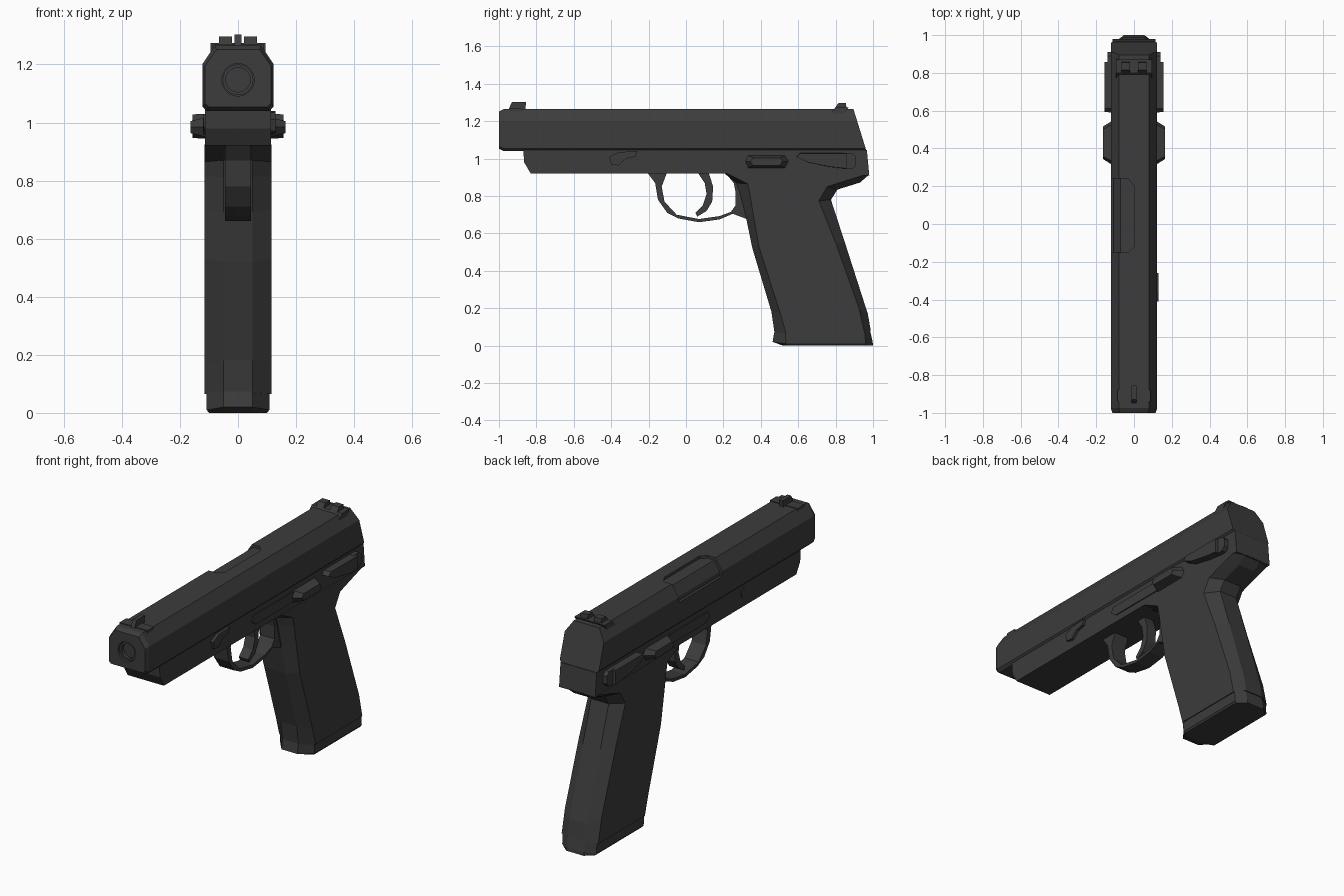
import bpy
import bmesh
import math

cube = bpy.data.objects.get("Cube")
if cube:
    bpy.data.objects.remove(cube, do_unlink=True)

metal = bpy.data.materials.new("dark gunmetal")
metal.use_nodes = True
metal.diffuse_color = (0.045, 0.045, 0.045, 1)
metal.node_tree.nodes["Principled BSDF"].inputs["Base Color"].default_value = metal.diffuse_color


def loft(name, rings):
    """Skin a capped solid through rings that have equal point counts."""
    bm = bmesh.new()
    rows = [[bm.verts.new(p) for p in ring] for ring in rings]
    count = len(rows[0])
    for a, b in zip(rows, rows[1:]):
        for i in range(count):
            j = (i + 1) % count
            bm.faces.new((a[i], a[j], b[j], b[i]))
    bm.faces.new(rows[0])
    bm.faces.new(rows[-1])
    bmesh.ops.recalc_face_normals(bm, faces=bm.faces)
    mesh = bpy.data.meshes.new(name)
    bm.to_mesh(mesh)
    bm.free()
    mesh.materials.append(metal)
    obj = bpy.data.objects.new(name, mesh)
    bpy.context.collection.objects.link(obj)
    return obj


def side_profile(name, pts, x0, x1):
    """Extrude a (y, z) outline across x."""
    return loft(name, [[(x, y, z) for y, z in pts] for x in (x0, x1)])


def side_plate(name, pts, x0, x1, shrink_y=1, shrink_z=1):
    """Raised control whose outer face is smaller than its base."""
    cy = sum(p[0] for p in pts) / len(pts)
    cz = sum(p[1] for p in pts) / len(pts)
    top = [(x1, cy + (y - cy) * shrink_y, cz + (z - cz) * shrink_z) for y, z in pts]
    return loft(name, [[(x0, y, z) for y, z in pts], top])


def box(name, x0, x1, y0, y1, z0, z1):
    return side_profile(name, [(y0, z0), (y1, z0), (y1, z1), (y0, z1)], x0, x1)


def cylinder(name, radius, y0, y1, z, sides=24):
    angles = [2 * math.pi * i / sides for i in range(sides)]
    return loft(name, [[(radius * math.cos(a), y, z + radius * math.sin(a))
                        for a in angles] for y in (y0, y1)])


def cut(target, cutter):
    mod = target.modifiers.new("cut", 'BOOLEAN')
    mod.object = cutter
    mod.solver = 'EXACT'
    bpy.context.view_layer.update()
    done = target.evaluated_get(bpy.context.evaluated_depsgraph_get())
    mesh = bpy.data.meshes.new_from_object(done)
    target.modifiers.clear()
    target.data = mesh
    bpy.data.objects.remove(cutter, do_unlink=True)


# Slide: eight-sided section, bevelled muzzle, sloping rear
def slide_section(inset=0):
    half = [(0.108, 1.04 + inset), (0.123 - inset, 1.055 + inset),
            (0.123 - inset, 1.2 - inset / 2), (0.08 - inset / 2, 1.265 - inset)]
    return half + [(-x, z) for x, z in reversed(half)]


body = slide_section()
slide = loft("slide", [
    [(x * 0.93, -1, 1.15 + (z - 1.15) * 0.88) for x, z in body],
    [(x, -0.975, z) for x, z in body],
    [(x, 0.965 - (z - 1.04) * 0.31, z) for x, z in body]])

# Ejection port cut over the barrel hood
port = [(-0.2, -0.15), (-0.03, -0.15), (0, -0.12), (0, 0.2), (-0.03, 0.24), (-0.2, 0.24)]
cut(slide, loft("port_cutter", [[(x, y, z) for x, y in port] for z in (1.17, 1.4)]))
loft("barrel_hood", [[(x, y, z) for x, z in slide_section(0.015)] for y in (-0.17, 0.26)])

# Muzzle: recess, barrel end and bore
muzzle_z = 1.147
cut(slide, cylinder("muzzle_cutter", 0.056, -1.1, -0.97, muzzle_z))
barrel = cylinder("barrel_end", 0.053, -0.99, -0.75, muzzle_z)
cut(barrel, cylinder("bore_cutter", 0.042, -1.1, -0.85, muzzle_z))

# Frame with dust cover and tang
side_profile("frame", [(-0.87, 1.045), (-0.865, 0.98), (-0.83, 0.92), (0.2, 0.92),
                       (0.98, 0.91), (0.967, 1.045)], -0.114, 0.114)


# Grip: chamfered section lofted down the handle
def grip_ring(front, front_side, back_side, back, width):
    half = [(0.05, *front), (width, *front_side), (width, *back_side), (0.055, *back)]
    return half + [(-x, y, z) for x, y, z in reversed(half)]


grip_rows = [
    ((0.2, 0.925), (0.21, 0.925), (0.96, 0.915), (0.98, 0.915)),
    ((0.27, 0.87), (0.33, 0.865), (0.8, 0.865), (0.93, 0.872)),
    ((0.29, 0.81), (0.34, 0.82), (0.755, 0.85), (0.81, 0.835)),
    ((0.32, 0.69), (0.36, 0.7), (0.71, 0.775), (0.775, 0.78)),
    ((0.355, 0.52), (0.39, 0.53), (0.8, 0.55), (0.85, 0.55)),
    ((0.457, 0.18), (0.505, 0.17), (0.925, 0.2), (0.972, 0.17)),
    ((0.473, 0.07), (0.535, 0.065), (0.955, 0.065), (0.988, 0.08))]
loft("grip", [grip_ring(*row, 0.115) for row in grip_rows])
loft("magazine_base", [
    grip_ring((0.475, 0.09), (0.53, 0.09), (0.955, 0.09), (0.982, 0.09), 0.108),
    grip_ring((0.463, 0.02), (0.535, 0.01), (0.96, 0.01), (0.998, 0.02), 0.108),
    grip_ring((0.52, 0), (0.54, 0), (0.96, 0), (1, 0), 0.1)])

# Trigger guard and trigger
guard_outer = [(-0.21, 0.93), (-0.165, 0.87), (-0.15, 0.78), (-0.1, 0.71), (-0.04, 0.68),
               (0.07, 0.66), (0.18, 0.675), (0.25, 0.705), (0.33, 0.675), (0.36, 0.75),
               (0.34, 0.93)]
guard_inner = [(0.205, 0.93), (0.255, 0.87), (0.265, 0.82), (0.265, 0.75), (0.24, 0.715),
               (0.18, 0.693), (0.07, 0.677), (-0.05, 0.7), (-0.115, 0.77), (-0.13, 0.85),
               (-0.1, 0.93)]
side_profile("trigger_guard", guard_outer + guard_inner, -0.045, 0.045)
side_profile("trigger", [(0.12, 0.93), (0.145, 0.85), (0.14, 0.77), (0.11, 0.72), (0.06, 0.69),
                         (0.05, 0.71), (0.09, 0.75), (0.11, 0.81), (0.1, 0.87), (0.06, 0.93)],
             -0.03, 0.03)

# Controls on both sides
safety = [(0.59, 1.01), (0.61, 1.03), (0.86, 1.03), (0.86, 0.945), (0.77, 0.955), (0.65, 0.98)]
stop_bar = [(-0.045, 0.985), (-0.03, 1.015), (0.5, 1.015), (0.53, 0.985), (0.5, 0.958), (-0.01, 0.958)]
stop_pad = [(0.31, 0.985), (0.33, 1.018), (0.53, 1.018), (0.55, 0.985), (0.53, 0.95), (0.33, 0.95)]
for label, s in (("left", 1), ("right", -1)):
    side_plate(label + "_slide_stop_bar", stop_bar, s * 0.1, s * 0.12)
    side_plate(label + "_slide_stop_pad", stop_pad, s * 0.11, s * 0.164, 0.72, 0.6)
    side_plate(label + "_safety_lever", safety, s * 0.1, s * 0.157, 0.98, 0.95)
    side_plate(label + "_safety_pivot", [(0.84, 1.03), (0.89, 1.03), (0.91, 1.01), (0.91, 0.965),
                                         (0.89, 0.945), (0.84, 0.945)], s * 0.1, s * 0.14)

# Takedown lever on one side, its pin head on the other
side_plate("takedown_lever", [(-0.41, 1.01), (-0.4, 0.97), (-0.36, 0.963), (-0.32, 1),
                              (-0.27, 1.01), (-0.26, 1.04), (-0.36, 1.035)], 0.1, 0.13)
pin = [(-0.36 + 0.03 * math.cos(i * math.pi / 6), 1 + 0.03 * math.sin(i * math.pi / 6))
       for i in range(12)]
side_plate("takedown_pin", pin, -0.1, -0.118)

# Sights
box("front_sight_base", -0.088, 0.088, -0.94, -0.88, 1.23, 1.269)
side_profile("front_sight", [(-0.96, 1.24), (-0.93, 1.303), (-0.855, 1.303), (-0.86, 1.25)],
             -0.012, 0.012)
side_profile("rear_sight_base", [(0.76, 1.23), (0.8, 1.273), (0.87, 1.273), (0.84, 1.23)],
             -0.095, 0.095)
for label, s in (("left", 1), ("right", -1)):
    side_profile(label + "_rear_sight_post", [(0.785, 1.255), (0.815, 1.297), (0.855, 1.297),
                                              (0.86, 1.255)], s * 0.02, s * 0.066)
